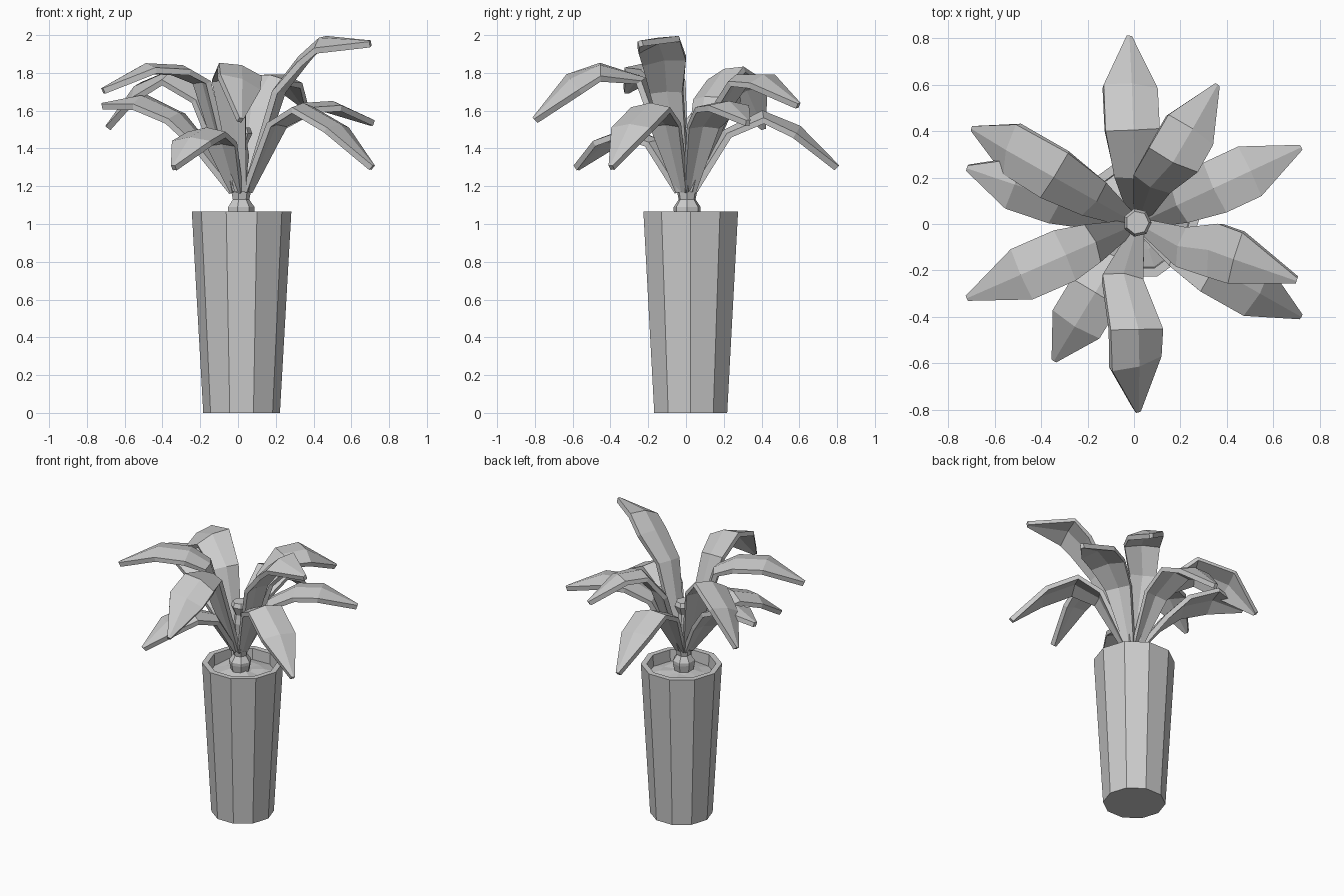
import bpy, math, random
from mathutils import Vector

random.seed(4)
if "Cube" in bpy.data.objects:
    bpy.data.objects.remove(bpy.data.objects["Cube"])

grey = bpy.data.materials.new("plain_grey")
grey.use_nodes = True
shade = (0.6, 0.6, 0.6, 1)
grey.diffuse_color = shade
grey.node_tree.nodes["Principled BSDF"].inputs["Base Color"].default_value = shade


def skin(name, rings):
    """Join equal rings of points into a closed, flat shaded body."""
    n = len(rings[0])
    verts = [p for ring in rings for p in ring]
    faces = [tuple(range(n))[::-1],
             tuple(range(len(verts) - n, len(verts)))]
    for r in range(len(rings) - 1):
        for i in range(n):
            a, b = r * n + i, r * n + (i + 1) % n
            faces.append((a, b, b + n, a + n))
    mesh = bpy.data.meshes.new(name)
    mesh.from_pydata(verts, [], faces)
    mesh.materials.append(grey)
    obj = bpy.data.objects.new(name, mesh)
    bpy.context.collection.objects.link(obj)
    return obj


def lathe(name, centre, profile, sides, jitter=0):
    rings = []
    for radius, z in profile:
        ring = []
        for i in range(sides):
            a = math.tau * i / sides
            ring.append((centre[0] + radius * math.cos(a),
                         centre[1] + radius * math.sin(a),
                         z + random.uniform(-jitter, jitter)))
        rings.append(ring)
    return skin(name, rings)


CROWN = Vector((0.012, 0, 1.18))
HALF_WIDTHS = (0.032, 0.088, 0.118, 0.118, 0.012)
THICK = 0.032


def leaf(name, tip_x, tip_y, arc, roll=0, lean=0):
    """Bent blade: arc holds (fraction of the reach, height) pairs.
    roll lifts the blade's left edge, lean shifts its lower part left."""
    reach = Vector((tip_x - CROWN.x, tip_y - CROWN.y, 0))
    side = Vector((0, 0, 1)).cross(reach).normalized()
    path = [CROWN + reach * 0.03]
    path += [Vector((CROWN.x, CROWN.y, z)) + reach * t for t, z in arc]
    path[1] += side * lean
    rings = []
    for i, p in enumerate(path):
        along = path[min(i + 1, len(path) - 1)] - path[max(i - 1, 0)]
        normal = along.cross(side).normalized()
        turn = roll * min(i / 3, 1)
        across = side * math.cos(turn) + normal * math.sin(turn)
        up = along.cross(across).normalized()
        w = across * HALF_WIDTHS[i]
        ridge = up * HALF_WIDTHS[i] * 0.1
        down = up * -THICK
        top = [p + w - ridge, p + ridge, p - w - ridge]
        rings.append(top + [q + down for q in reversed(top)])
    return skin(name, rings)


# Tapered ten-sided planter with a hollow rim
POT = (0.019, 0.025)
lathe("planter", POT, [(0.203, 0), (0.2635, 1.065), (0.225, 1.065),
                       (0.22, 0.96)], 10)

# Uneven soil
lathe("soil", POT, [(0.222, 0.95), (0.222, 0.99), (0.14, 1.01), (0.06, 1.02)],
      10, 0.012)

# Knobbly stem with a broad flat top
lathe("stem", (0.014, 0.006), [(0.055, 0.98), (0.073, 1.07), (0.073, 1.09),
                               (0.046, 1.13), (0.06, 1.2), (0.035, 1.28),
                               (0.045, 1.36), (0.035, 1.42), (0.062, 1.48),
                               (0.05, 1.51)], 7)

# Ring of leaves
leaf("back_leaf", -0.02, 0.81,
     [(.25, 1.49), (.5, 1.59), (.74, 1.51), (1, 1.31)], roll=0.2)
leaf("back_left_leaf", 0.36, 0.6,
     [(.25, 1.62), (.45, 1.78), (.68, 1.78), (1, 1.64)], roll=0.2, lean=0.03)
leaf("left_leaf", 0.72, 0.33,
     [(.25, 1.53), (.47, 1.63), (.69, 1.64), (1, 1.55)])
leaf("front_left_leaf", 0.72, -0.4,
     [(.25, 1.54), (.47, 1.63), (.74, 1.52), (1, 1.31)])
leaf("tall_leaf", 0.7, -0.245,
     [(.28, 1.71), (.46, 1.88), (.61, 1.975), (1, 1.97)], roll=0.28, lean=-0.03)
leaf("front_leaf", 0.02, -0.81,
     [(.27, 1.77), (.56, 1.83), (.75, 1.76), (1, 1.56)], roll=-0.45, lean=-0.06)
leaf("front_right_leaf", -0.345, -0.59,
     [(.25, 1.44), (.5, 1.5), (.74, 1.45), (1, 1.31)])
leaf("right_leaf", -0.72, -0.32,
     [(.25, 1.76), (.42, 1.83), (.68, 1.84), (1, 1.72)])
leaf("back_right_leaf", -0.7, 0.41,
     [(.25, 1.67), (.5, 1.81), (.78, 1.72), (1, 1.52)], roll=-0.45)
leaf("low_right_leaf", -0.72, 0.24,
     [(.25, 1.42), (.45, 1.58), (.72, 1.67), (1, 1.64)], roll=-0.2)
